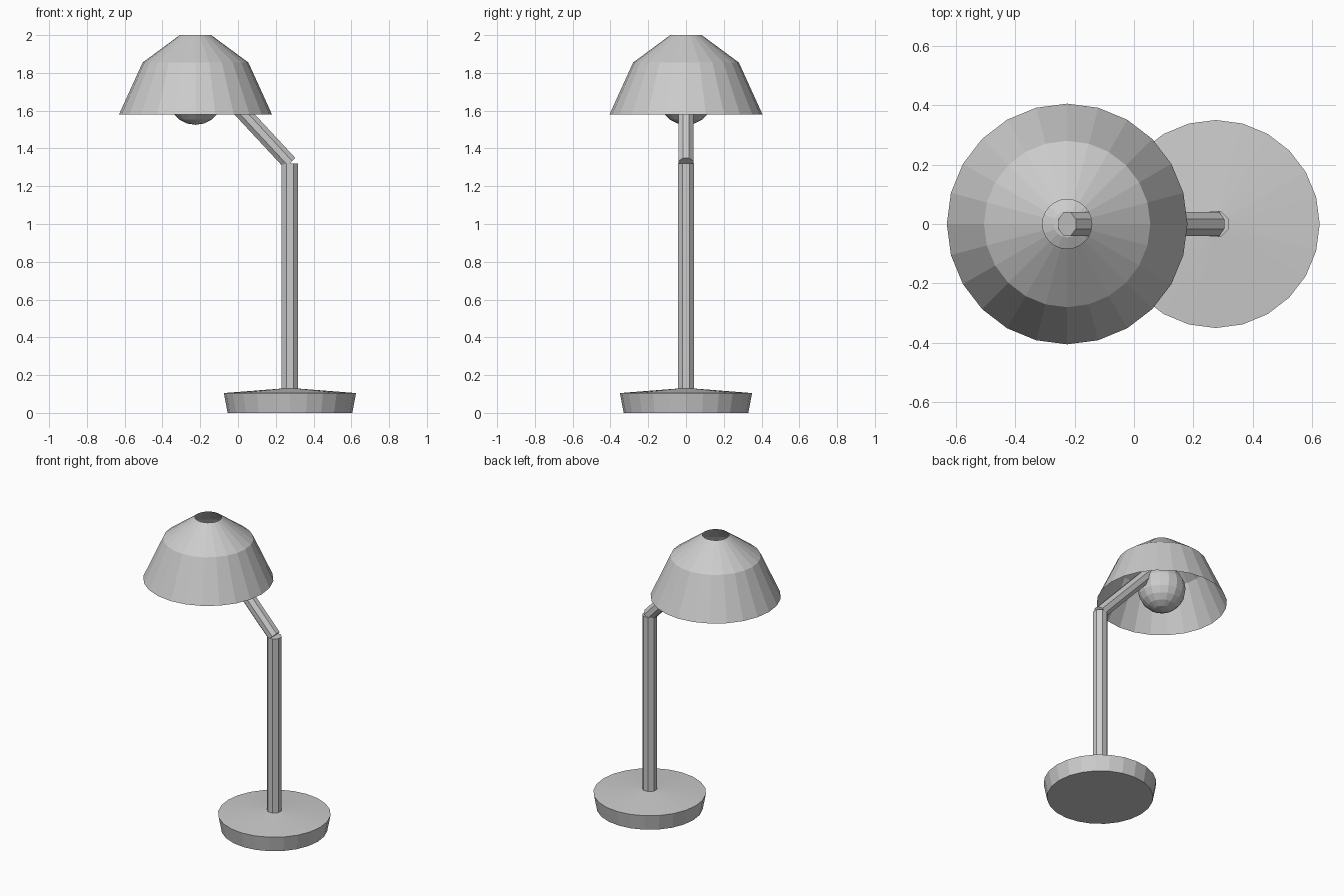
import bpy, bmesh, math
from mathutils import Vector, Matrix

if "Cube" in bpy.data.objects:
    bpy.data.objects.remove(bpy.data.objects["Cube"])


def finish(name, bm, loc=(0, 0, 0)):
    me = bpy.data.meshes.new(name)
    bm.to_mesh(me)
    bm.free()
    ob = bpy.data.objects.new(name, me)
    ob.location = loc
    bpy.context.collection.objects.link(ob)
    return ob


def lathe(name, profile, x, sides, cap_bottom=False, cap_top=False):
    """Spin an (r, z) profile, listed bottom to top, around a vertical axis at x."""
    bm = bmesh.new()
    rings = [[bm.verts.new((r * math.cos(2 * math.pi * k / sides),
                            r * math.sin(2 * math.pi * k / sides), z))
              for k in range(sides)] for r, z in profile]
    for a, b in zip(rings, rings[1:]):
        for k in range(sides):
            n = (k + 1) % sides
            bm.faces.new((a[k], a[n], b[n], b[k]))
    if cap_bottom:
        bm.faces.new(rings[0][::-1])
    if cap_top:
        bm.faces.new(rings[-1])
    return finish(name, bm, (x, 0, 0))


def rod(name, start, end, radius, sides=8):
    """Faceted rod between two points, with flats facing the axes."""
    a, b = Vector(start), Vector(end)
    d = b - a
    tilt = Matrix.Rotation(math.atan2(d.x, d.z), 4, 'Y')
    spin = Matrix.Rotation(math.pi / sides, 4, 'Z')
    bm = bmesh.new()
    bmesh.ops.create_cone(bm, cap_ends=True, segments=sides, radius1=radius,
                          radius2=radius, depth=d.length, matrix=tilt @ spin)
    return finish(name, bm, (a + b) / 2)


BASE_X, SHADE_X = 0.275, -0.225

# weighted foot with a slightly conical top
lathe("base", [(0.33, 0), (0.35, 0.105), (0.03, 0.13)], BASE_X, 24, True, True)

# upright pole and slanted arm
rod("pole", (BASE_X, 0, 0.11), (BASE_X, 0, 1.32), 0.047)
rod("arm", (BASE_X, 0, 1.322), (SHADE_X, 0, 1.86), 0.043)

# open thin shade
lathe("shade", [(0.405, 1.58), (0.28, 1.855), (0.083, 2.0)], SHADE_X, 24)

# bulb
bm = bmesh.new()
bmesh.ops.create_uvsphere(bm, u_segments=16, v_segments=10, radius=0.148)
finish("bulb", bm, (SHADE_X, 0, 1.673))
